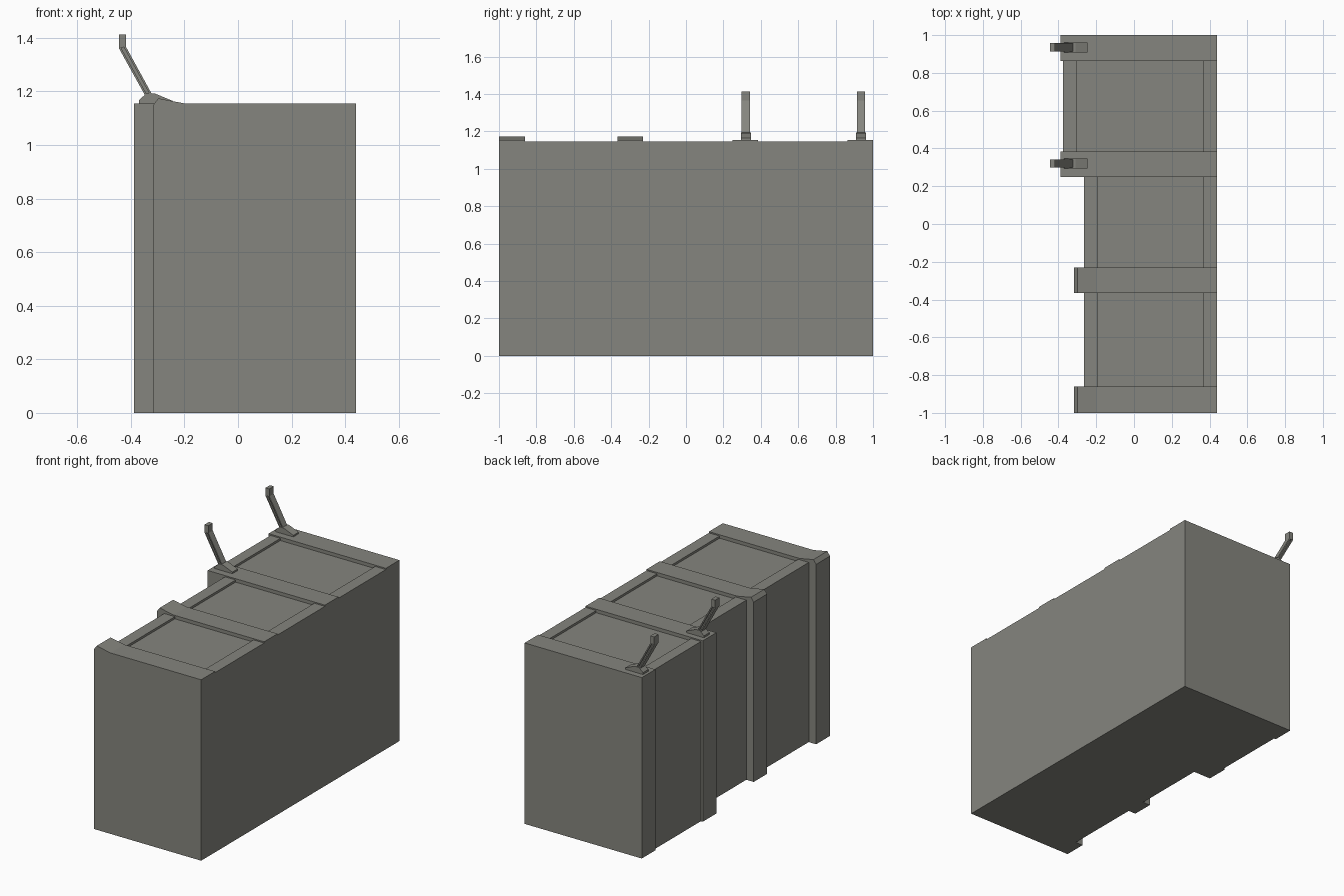
import bpy, bmesh

if "Cube" in bpy.data.objects:
    bpy.data.objects.remove(bpy.data.objects["Cube"])

grey = bpy.data.materials.new("warm_grey")
grey.diffuse_color = (0.235, 0.235, 0.21, 1)
grey.use_nodes = True
grey.node_tree.nodes["Principled BSDF"].inputs["Base Color"].default_value = grey.diffuse_color


def extrude_profile(name, pts, y0, y1):
    """Extrude an (x, z) outline along y from y0 to y1."""
    bm = bmesh.new()
    face = bm.faces.new([bm.verts.new((x, y0, z)) for x, z in pts])
    out = bmesh.ops.extrude_face_region(bm, geom=[face])
    verts = [v for v in out["geom"] if isinstance(v, bmesh.types.BMVert)]
    bmesh.ops.translate(bm, verts=verts, vec=(0, y1 - y0, 0))
    bmesh.ops.recalc_face_normals(bm, faces=bm.faces)
    mesh = bpy.data.meshes.new(name)
    bm.to_mesh(mesh)
    bm.free()
    mesh.materials.append(grey)
    obj = bpy.data.objects.new(name, mesh)
    bpy.context.collection.objects.link(obj)
    return obj


RIGHT, RIB_TOP, RIM_TOP, PANEL_TOP = 0.44, 1.155, 1.147, 1.133


def bay_profile(left, inner):
    # block with a shallow sunken panel on top
    return [(left, 0), (RIGHT, 0), (RIGHT, RIM_TOP), (0.365, RIM_TOP),
            (0.365, PANEL_TOP), (inner, PANEL_TOP), (inner, RIM_TOP), (left, RIM_TOP)]


# wall bays between the ribs
extrude_profile("bay_front", bay_profile(-0.265, -0.19), -0.86, -0.365)
extrude_profile("bay_middle", bay_profile(-0.265, -0.19), -0.23, 0.248)
extrude_profile("bay_rear", bay_profile(-0.375, -0.305), 0.385, 0.863)

# ribs with a raised, bevelled lip
lip_rib = [(-0.317, 0), (RIGHT, 0), (RIGHT, RIB_TOP), (-0.20, RIB_TOP),
           (-0.298, 1.174), (-0.317, 1.148)]
extrude_profile("lip_rib_front", lip_rib, -1.0, -0.86)
extrude_profile("lip_rib_middle", lip_rib, -0.365, -0.23)

# plain deeper ribs that carry the posts
plain_rib = [(-0.388, 0), (RIGHT, 0), (RIGHT, RIB_TOP), (-0.388, RIB_TOP)]
extrude_profile("plain_rib_middle", plain_rib, 0.248, 0.385)
extrude_profile("plain_rib_rear", plain_rib, 0.863, 1.0)

# angled posts: foot, thin web and two flanges, upright tip
foot = [(-0.37, 1.15), (-0.245, 1.15), (-0.245, 1.165), (-0.31, 1.192),
        (-0.34, 1.194), (-0.37, 1.167)]
lower_a, lower_b = (-0.348, 1.187), (-0.32, 1.187)
upper_a, upper_b = (-0.445, 1.362), (-0.418, 1.366)


def mix(a, b, t):
    return (a[0] + (b[0] - a[0]) * t, a[1] + (b[1] - a[1]) * t)


def arm_strip(t0, t1):
    return [mix(lower_a, lower_b, t0), mix(lower_a, lower_b, t1),
            mix(upper_a, upper_b, t1), mix(upper_a, upper_b, t0)]


tip = [upper_a, upper_b, (-0.418, 1.413), (-0.445, 1.413)]
for label, y in (("middle", 0.32), ("rear", 0.935)):
    for part, pts, half in (("post_foot", foot, 0.027),
                            ("post_flange_outer", arm_strip(0, 0.3), 0.022),
                            ("post_web", arm_strip(0.3, 0.7), 0.009),
                            ("post_flange_inner", arm_strip(0.7, 1), 0.022),
                            ("post_tip", tip, 0.022)):
        extrude_profile(f"{part}_{label}", pts, y - half, y + half)
